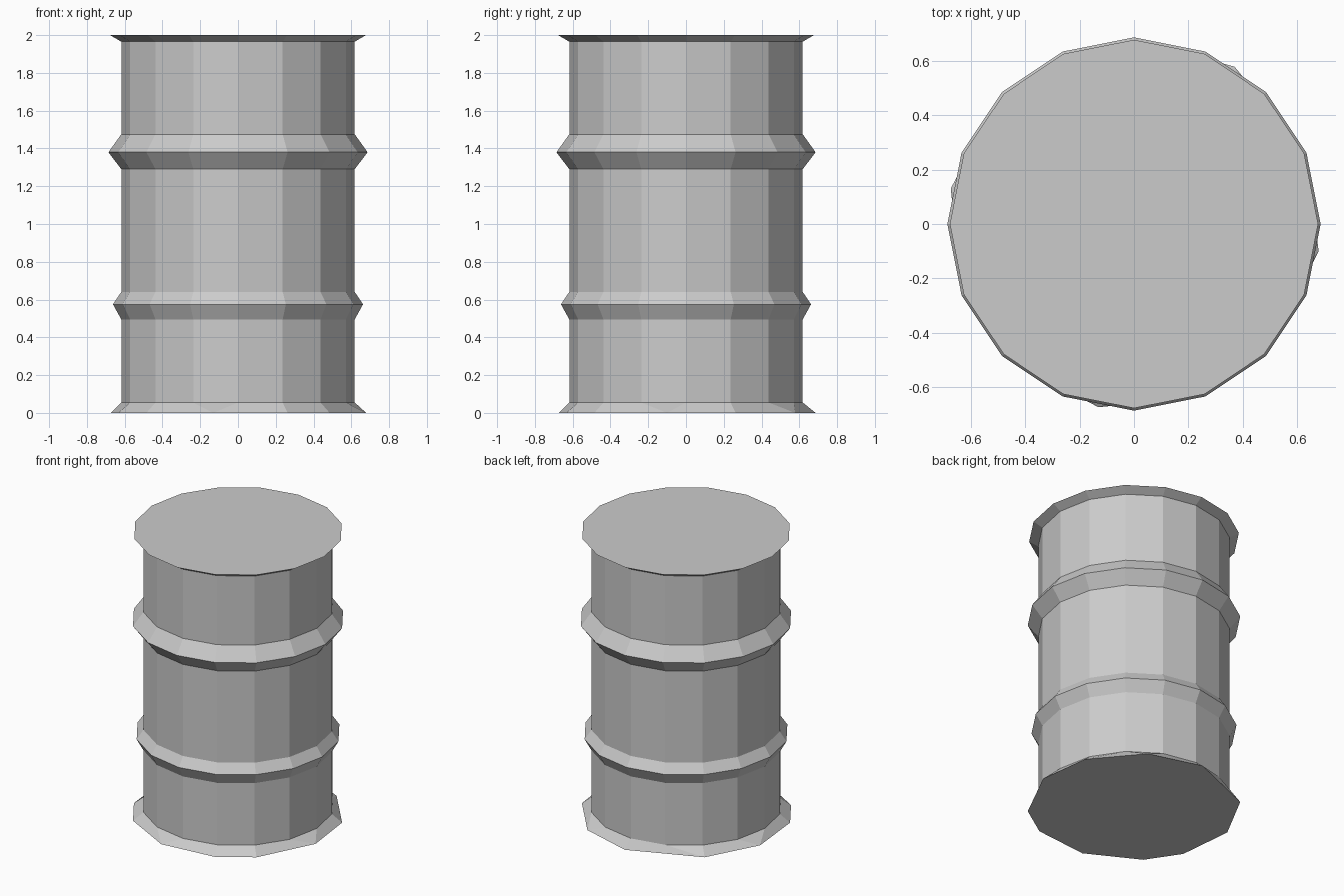
import bpy, bmesh
from math import cos, sin, radians

if "Cube" in bpy.data.objects:
    bpy.data.objects.remove(bpy.data.objects["Cube"])

SIDES = 16
BODY_R = 0.618

# Side profile (radius, height): bottom rim, two ribs, top rim
profile = [(0.686, 0.0), (BODY_R, 0.055),
           (BODY_R, 0.495), (0.662, 0.575), (BODY_R, 0.64),
           (BODY_R, 1.29), (0.686, 1.38), (BODY_R, 1.475),
           (BODY_R, 1.965), (0.677, 2.0)]

# Simplified bottom rim: neighbouring corners pulled together (index -> angle)
merged = {0: -8.4, 15: -8.4, 2: 57.4, 3: 57.4, 5: 135, 7: 169, 8: 169, 11: 259, 12: 259}

bm = bmesh.new()
rings = []
for level, (r, z) in enumerate(profile):
    ring = []
    for i in range(SIDES):
        a = 360 * i / SIDES
        if level == 0:
            a = merged.get(i, a)
        ring.append(bm.verts.new((r * cos(radians(a)), r * sin(radians(a)), z)))
    rings.append(ring)

# Walls
for lower, upper in zip(rings, rings[1:]):
    for i in range(SIDES):
        j = (i + 1) % SIDES
        bm.faces.new((lower[i], lower[j], upper[j], upper[i]))

# Flat lid and base
bm.faces.new(rings[-1])
bm.faces.new(rings[0][::-1])
bmesh.ops.remove_doubles(bm, verts=bm.verts[:], dist=0.001)
bmesh.ops.recalc_face_normals(bm, faces=bm.faces[:])

mesh = bpy.data.meshes.new("barrel")
bm.to_mesh(mesh)
bm.free()
barrel = bpy.data.objects.new("barrel", mesh)
bpy.context.collection.objects.link(barrel)
